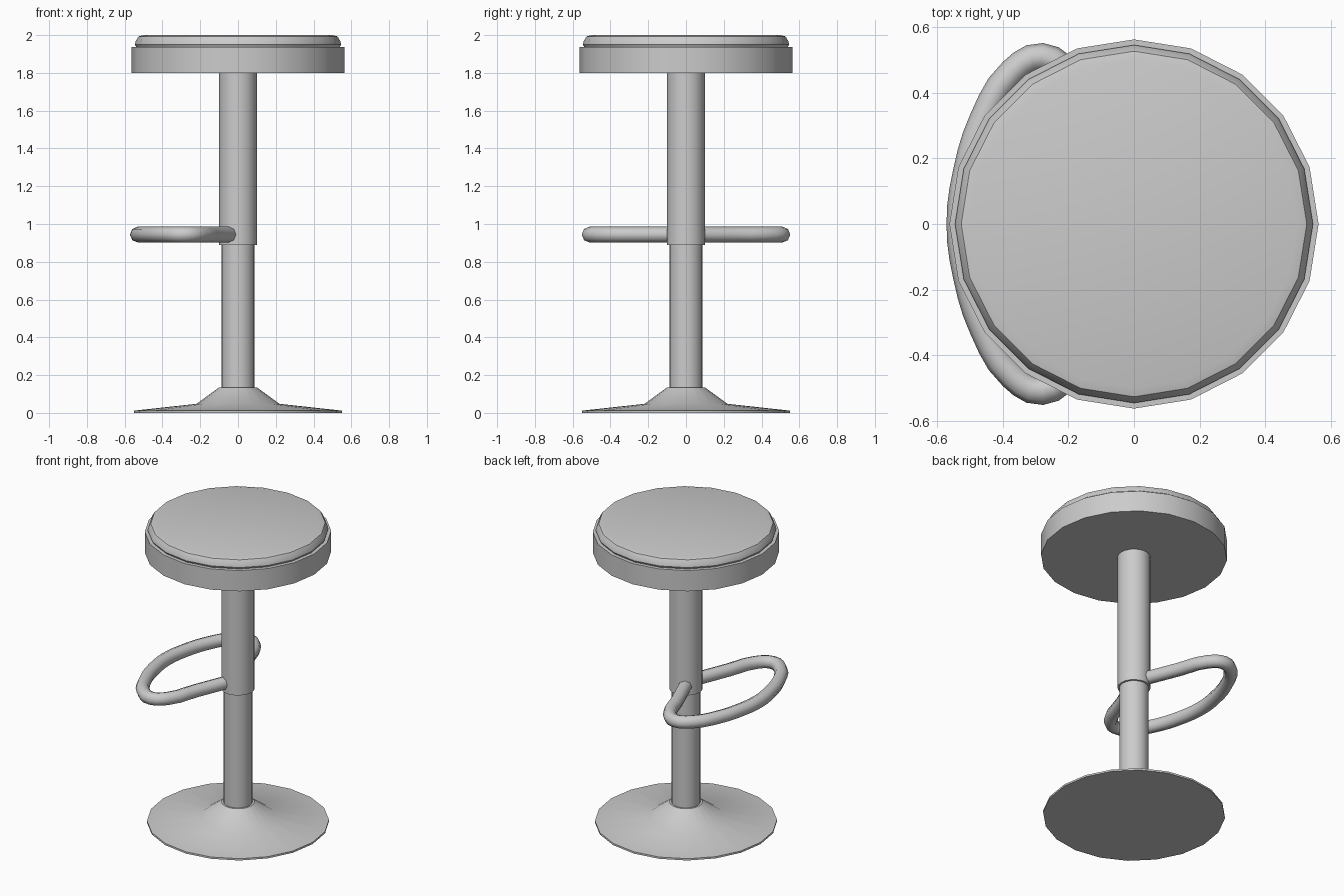
import bpy, bmesh
from math import sin, cos, pi, radians

if "Cube" in bpy.data.objects:
    bpy.data.objects.remove(bpy.data.objects["Cube"])


def smooth(obj, angle):
    bpy.ops.object.select_all(action='DESELECT')
    obj.select_set(True)
    bpy.context.view_layer.objects.active = obj
    bpy.ops.object.shade_smooth_by_angle(angle=radians(angle))


def lathe(name, profile, sides=20, angle=35):
    """Closed solid turned around z from (radius, height) points, bottom to top."""
    bm = bmesh.new()
    rings = [[bm.verts.new((r * cos(2 * pi * i / sides), r * sin(2 * pi * i / sides), z))
              for i in range(sides)] for r, z in profile]
    for a, b in zip(rings, rings[1:]):
        for i in range(sides):
            j = (i + 1) % sides
            bm.faces.new((a[i], a[j], b[j], b[i]))
    bm.faces.new(rings[0][::-1])
    bm.faces.new(rings[-1])
    mesh = bpy.data.meshes.new(name)
    bm.to_mesh(mesh)
    bm.free()
    obj = bpy.data.objects.new(name, mesh)
    bpy.context.collection.objects.link(obj)
    smooth(obj, angle)
    return obj


# Flared foot plate
lathe("base", [(0.55, 0.0), (0.55, 0.012), (0.22, 0.048), (0.10, 0.135)])

# Telescoping column
lathe("lower_column", [(0.088, 0.12), (0.088, 0.90)])
lathe("upper_column", [(0.10, 0.89), (0.10, 1.81)])

# Seat pan and padded top
lathe("seat_pan", [(0.563, 1.80), (0.563, 1.938), (0.545, 1.938)])
lathe("seat_cushion", [(0.535, 1.93), (0.546, 1.95), (0.542, 1.968), (0.527, 1.993), (0.50, 2.0)])

# Looped footrest, mirrored in y
half = [(-0.04, 0.06), (-0.125, 0.27), (-0.20, 0.455), (-0.28, 0.51),
        (-0.37, 0.465), (-0.46, 0.32), (-0.51, 0.16)]
path = half + [(-0.53, 0.0)] + [(x, -y) for x, y in reversed(half)]
curve = bpy.data.curves.new("footrest", 'CURVE')
curve.dimensions = '3D'
curve.bevel_depth = 0.042
curve.bevel_resolution = 2
curve.resolution_u = 3
curve.use_fill_caps = True
spline = curve.splines.new('BEZIER')
spline.bezier_points.add(len(path) - 1)
for point, (x, y) in zip(spline.bezier_points, path):
    point.co = (x, y, 0.944)
    point.handle_left_type = point.handle_right_type = 'AUTO'
footrest = bpy.data.objects.new("footrest", curve)
bpy.context.collection.objects.link(footrest)
bpy.ops.object.select_all(action='DESELECT')
footrest.select_set(True)
bpy.context.view_layer.objects.active = footrest
bpy.ops.object.convert(target='MESH')
smooth(bpy.context.view_layer.objects.active, 50)
